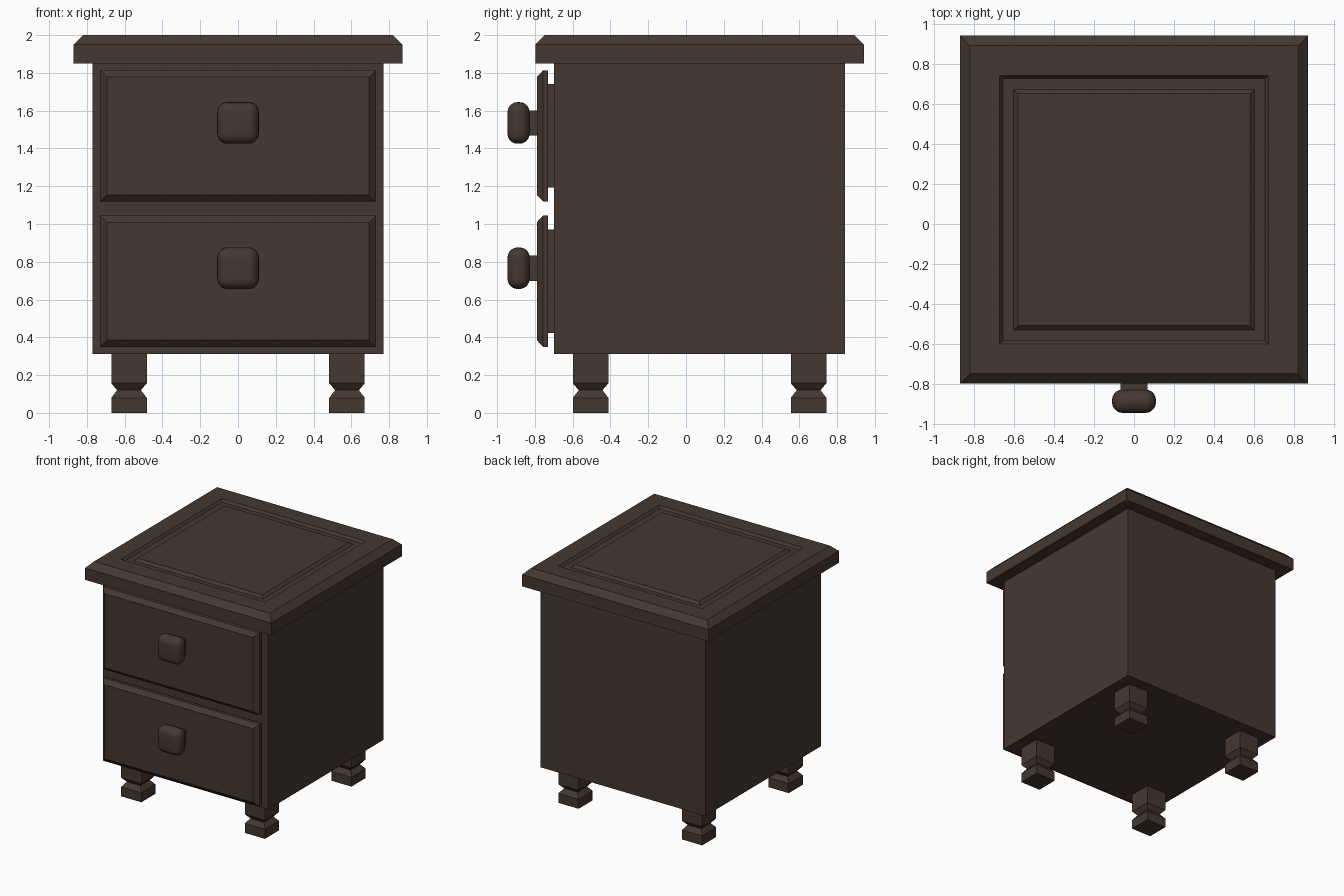
import bpy, bmesh

if "Cube" in bpy.data.objects:
    bpy.data.objects.remove(bpy.data.objects["Cube"])

wood = bpy.data.materials.new("dark brown wood")
wood.diffuse_color = (0.060, 0.039, 0.030, 1)
wood.use_nodes = True
wood.node_tree.nodes["Principled BSDF"].inputs["Base Color"].default_value = wood.diffuse_color


def finish(name, bm):
    bmesh.ops.recalc_face_normals(bm, faces=bm.faces)
    me = bpy.data.meshes.new(name)
    bm.to_mesh(me)
    bm.free()
    me.materials.append(wood)
    ob = bpy.data.objects.new(name, me)
    bpy.context.collection.objects.link(ob)
    return ob


def loft(name, centre, rings, axis="z"):
    """Rectangular rings (half width, half depth, position along axis), joined and capped."""
    bm = bmesh.new()
    loops = []
    for a, b, t in rings:
        loop = []
        for s, u in ((-1, -1), (1, -1), (1, 1), (-1, 1)):
            p, q = centre[0] + s * a, centre[1] + u * b
            loop.append(bm.verts.new((p, q, t) if axis == "z" else (p, t, q)))
        loops.append(loop)
    for lo, hi in zip(loops, loops[1:]):
        for i in range(4):
            j = (i + 1) % 4
            bm.faces.new((lo[i], lo[j], hi[j], hi[i]))
    bm.faces.new(loops[0])
    bm.faces.new(loops[-1])
    return finish(name, bm)


CY = 0.072  # depth centre of the cabinet

# Cabinet body
loft("cabinet_body", (0, CY), [(0.77, 0.77, 0.312), (0.77, 0.77, 1.85)])

# Chamfered top with a shallow square groove
top_profile = [(0.87, 1.85), (0.87, 1.95), (0.82, 2.0), (0.672, 2.0),
               (0.655, 1.98), (0.602, 1.98), (0.58, 2.0)]
loft("cabinet_top", (0, CY), [(h, h, z) for h, z in top_profile])

# Square turned legs with a pinched neck
leg_profile = [(0.094, 0), (0.094, 0.08), (0.063, 0.12), (0.094, 0.157), (0.094, 0.312)]
for sx, side in ((-1, "left"), (1, "right")):
    for sy, end in ((-1, "front"), (1, "back")):
        loft(f"{end}_{side}_leg", (sx * 0.577, CY + sy * 0.577),
             [(h, h, z) for h, z in leg_profile])

# Drawers with knobs
for name, zc in (("upper", 1.466), ("lower", 0.697)):
    loft(name + "_drawer", (0, zc),
         [(0.655, 0.274, -0.69), (0.655, 0.274, -0.73), (0.73, 0.347, -0.73),
          (0.73, 0.347, -0.757), (0.694, 0.312, -0.79)], "y")
    kz = zc + 0.069
    loft(name + "_knob_stem", (0, kz), [(0.067, 0.067, -0.78), (0.067, 0.067, -0.85)], "y")
    knob = loft(name + "_knob", (0, kz), [(0.11, 0.11, -0.828), (0.11, 0.11, -0.945)], "y")
    bev = knob.modifiers.new("rounding", "BEVEL")
    bev.width = 0.053
    bev.segments = 5
    for p in knob.data.polygons:
        p.use_smooth = True
